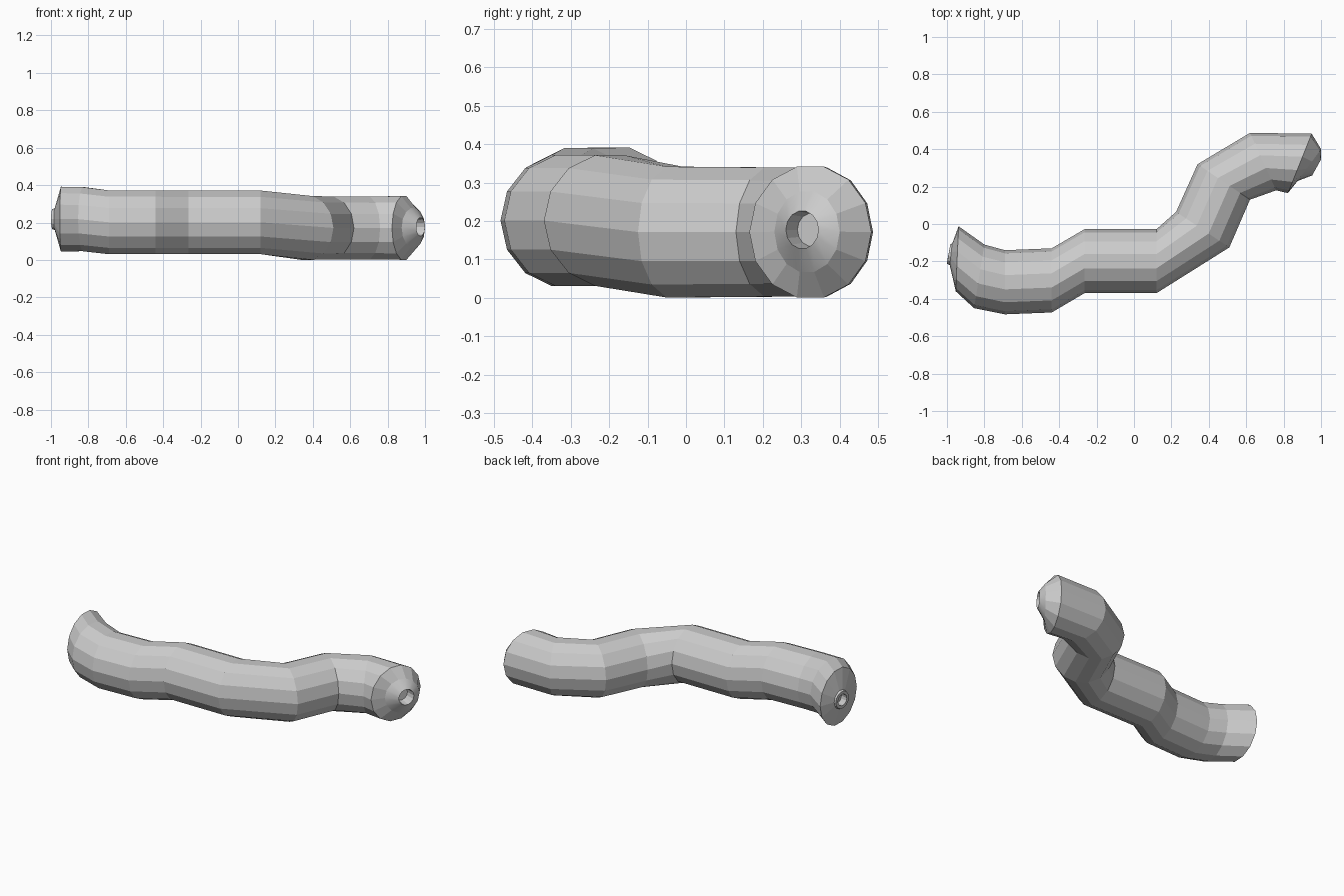
import bpy, bmesh, math
from mathutils import Vector

if "Cube" in bpy.data.objects:
    bpy.data.objects.remove(bpy.data.objects["Cube"])

SIDES = 14


def loft(name, rings, cap_end=False, smooth_from=None):
    """Skin upright rings, each given as plan-view end points A, B and centre height."""
    bm = bmesh.new()
    loops = []
    for ax, ay, bx, by, z in rings:
        a, b = Vector((ax, ay, z)), Vector((bx, by, z))
        mid, half = (a + b) / 2, (a - b) / 2
        up = Vector((0, 0, half.length * 1.02))
        loops.append([bm.verts.new(mid + half * math.cos(t) + up * math.sin(t))
                      for t in (2 * math.pi * i / SIDES for i in range(SIDES))])
    for k, (p, q) in enumerate(zip(loops, loops[1:])):
        for i in range(SIDES):
            j = (i + 1) % SIDES
            f = bm.faces.new((p[i], p[j], q[j], q[i]))
            f.smooth = smooth_from is not None and k == smooth_from
    if cap_end:
        bm.faces.new(loops[-1])
    bmesh.ops.recalc_face_normals(bm, faces=bm.faces)
    # outward orientation: first band should face away from its own axis
    f = next(iter(bm.faces))
    f.normal_update()
    centre = sum((v.co for v in loops[0]), Vector()) / SIDES
    if f.normal.dot(loops[0][0].co - centre) < 0:
        bmesh.ops.reverse_faces(bm, faces=bm.faces)
    me = bpy.data.meshes.new(name)
    bm.to_mesh(me)
    bm.free()
    ob = bpy.data.objects.new(name, me)
    bpy.context.collection.objects.link(ob)
    return ob


# Winding tube body
left_end = (-0.938, -0.012, -0.953, -0.36, 0.218)
right_end = (0.95, 0.483, 0.823, 0.165, 0.171)
loft("tube_body", [
    left_end,
    (-0.80, -0.11, -0.855, -0.45, 0.218),
    (-0.69, -0.14, -0.69, -0.483, 0.201),
    (-0.44, -0.13, -0.44, -0.473, 0.201),
    (-0.265, -0.028, -0.265, -0.37, 0.201),
    (0.12, -0.028, 0.12, -0.37, 0.201),
    (0.225, 0.065, 0.51, -0.125, 0.171),
    (0.34, 0.32, 0.62, 0.13, 0.171),
    (0.62, 0.487, 0.76, 0.18, 0.171),
    right_end])

# Tapered nozzle with recessed mouth
loft("nozzle", [
    right_end,
    (1.0, 0.40, 0.875, 0.23, 0.172),
    (1.0, 0.345, 0.953, 0.26, 0.177),
    (0.94, 0.365, 0.90, 0.29, 0.177)], cap_end=True, smooth_from=1)

# Shallow tail cap with small hollow collar
loft("tail_cap", [
    left_end,
    (-0.972, -0.105, -0.985, -0.22, 0.218),
    (-0.982, -0.107, -1.0, -0.213, 0.218),
    (-0.985, -0.125, -0.998, -0.195, 0.218),
    (-0.94, -0.135, -0.953, -0.205, 0.218)], cap_end=True)
